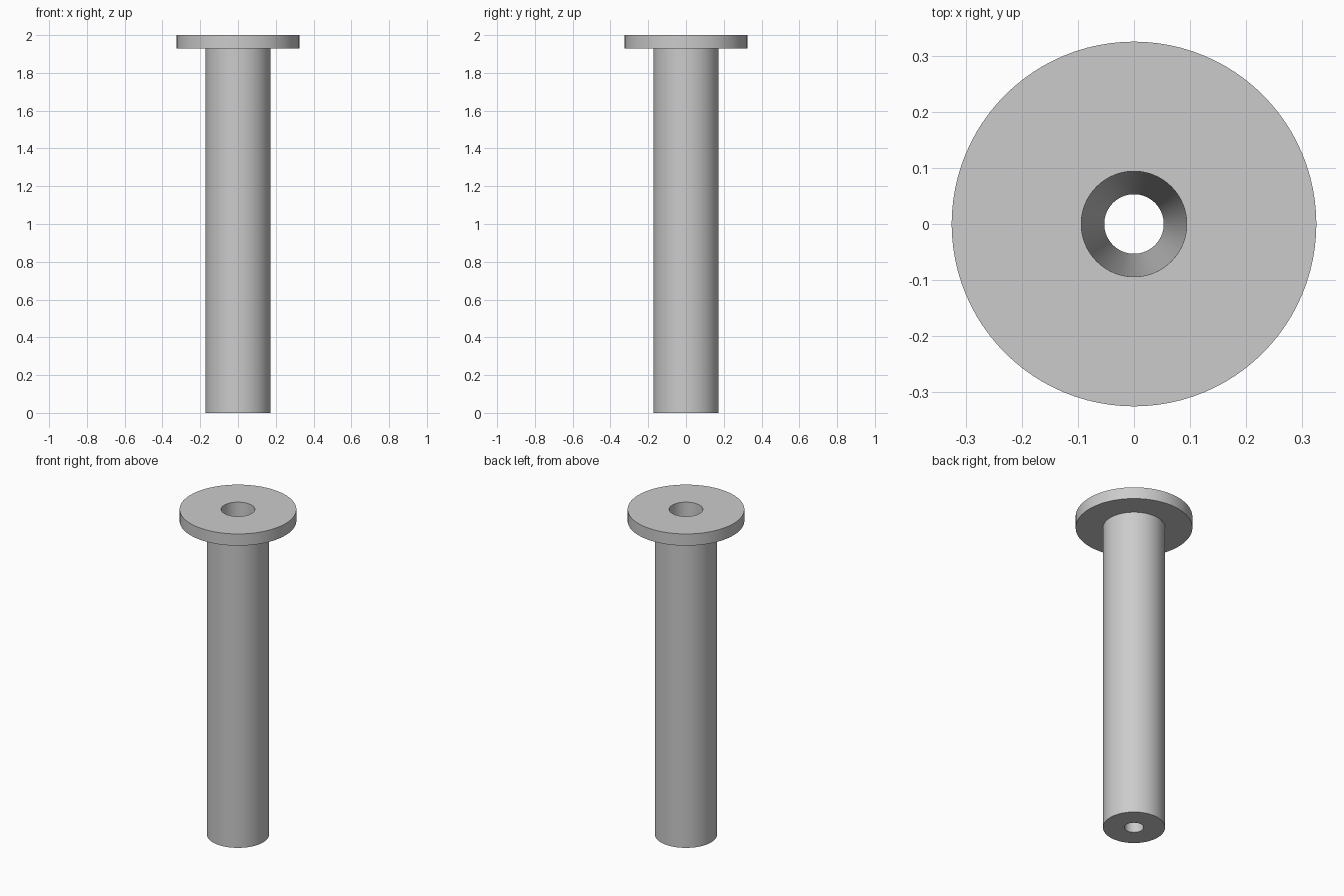
import bpy
import bmesh
import math

SEGMENTS = 96

cube = bpy.data.objects.get("Cube")
if cube:
    bpy.data.objects.remove(cube, do_unlink=True)

# Plain grey material
grey = bpy.data.materials.new("light_grey")
grey.use_nodes = True
colour = (0.6, 0.6, 0.6, 1.0)
grey.diffuse_color = colour
grey.node_tree.nodes["Principled BSDF"].inputs["Base Color"].default_value = colour


def lathe(name, profile):
    """Revolve a closed (radius, height) profile around the z axis."""
    bm = bmesh.new()
    verts = [bm.verts.new((r, 0, z)) for r, z in profile]
    edges = [bm.edges.new((v, verts[(i + 1) % len(verts)]))
             for i, v in enumerate(verts)]
    bmesh.ops.spin(bm, geom=verts + edges, cent=(0, 0, 0), axis=(0, 0, 1),
                   angle=math.tau, steps=SEGMENTS)
    bmesh.ops.remove_doubles(bm, verts=bm.verts, dist=0.0001)
    bmesh.ops.recalc_face_normals(bm, faces=bm.faces)
    mesh = bpy.data.meshes.new(name)
    bm.to_mesh(mesh)
    bm.free()
    mesh.materials.append(grey)
    obj = bpy.data.objects.new(name, mesh)
    bpy.context.collection.objects.link(obj)
    bpy.ops.object.select_all(action='DESELECT')
    obj.select_set(True)
    bpy.context.view_layer.objects.active = obj
    bpy.ops.object.shade_smooth_by_angle(angle=math.radians(30))
    return obj


# Flanged sleeve: straight shaft, flat collar on top, tapered bore right through
shaft_r, collar_r = 0.173, 0.325
bore_bottom, bore_top = 0.053, 0.094
collar_z, top_z = 1.928, 2.0
lathe("flanged_sleeve", [
    (bore_bottom, 0), (shaft_r, 0), (shaft_r, collar_z),
    (collar_r, collar_z), (collar_r, top_z), (bore_top, top_z),
])
